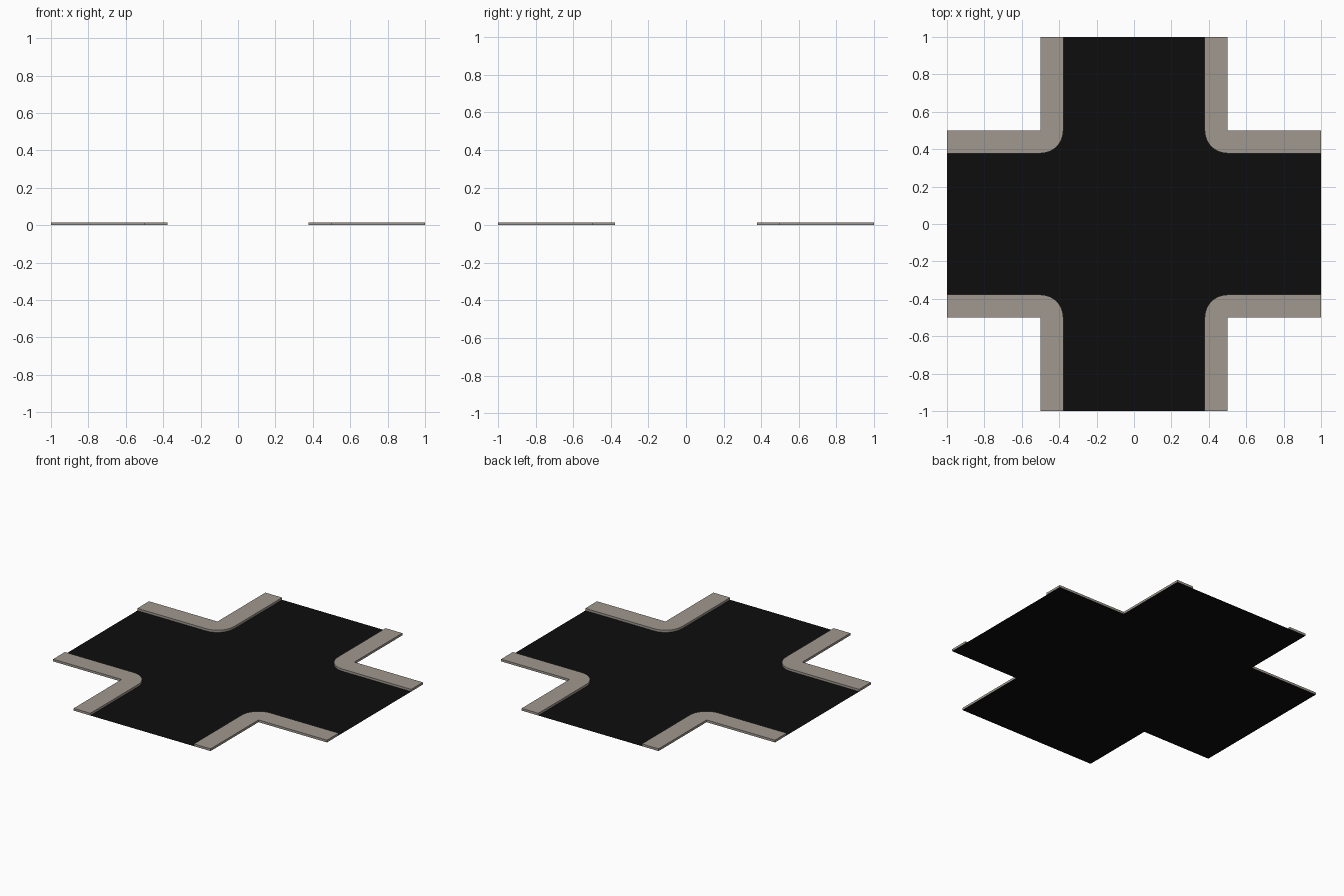
import bpy, bmesh, math

if "Cube" in bpy.data.objects:
    bpy.data.objects.remove(bpy.data.objects["Cube"])

INNER, OUTER, END, HEIGHT = 0.378, 0.5, 1.0, 0.015


def material(name, rgb):
    m = bpy.data.materials.new(name)
    m.diffuse_color = (*rgb, 1)
    m.use_nodes = True
    m.node_tree.nodes["Principled BSDF"].inputs["Base Color"].default_value = m.diffuse_color
    return m


asphalt = material("black asphalt", (0.004, 0.004, 0.004))
concrete = material("warm grey concrete", (0.35, 0.314, 0.275))


def outline_object(name, points, mat, height=0):
    """Flat outline at z=0, or a raised slab (open underneath) if height is given."""
    bm = bmesh.new()
    face = bm.faces.new([bm.verts.new((x, y, height)) for x, y in points])
    face.normal_update()
    if face.normal.z < 0:
        face.normal_flip()
    if height:
        top = [l.vert for l in face.loops]
        low = [bm.verts.new((v.co.x, v.co.y, 0)) for v in top]
        for i in range(len(top)):
            j = (i + 1) % len(top)
            bm.faces.new((top[j], top[i], low[i], low[j]))
    mesh = bpy.data.meshes.new(name)
    bm.to_mesh(mesh)
    bm.free()
    mesh.materials.append(mat)
    ob = bpy.data.objects.new(name, mesh)
    bpy.context.collection.objects.link(ob)
    return ob


def turn(p, k):
    for _ in range(k):
        p = (-p[1], p[0])
    return p


# Cross-shaped road sheet
arm = [(END, -OUTER), (END, OUTER), (OUTER, OUTER)]
outline_object("road", [turn(p, k) for k in range(4) for p in arm], asphalt)

# Raised L-shaped pavements with a rounded street corner
R = OUTER - INNER
arc = [(OUTER - R * math.cos(a), OUTER - R * math.sin(a))
       for a in (math.pi / 2 * i / 12 for i in range(13))]
pavement = [(OUTER, OUTER), (OUTER, END), (INNER, END)] + arc + [(END, INNER), (END, OUTER)]
for k in range(4):
    outline_object(f"pavement_{k + 1}", [turn(p, k) for p in pavement], concrete, HEIGHT)
